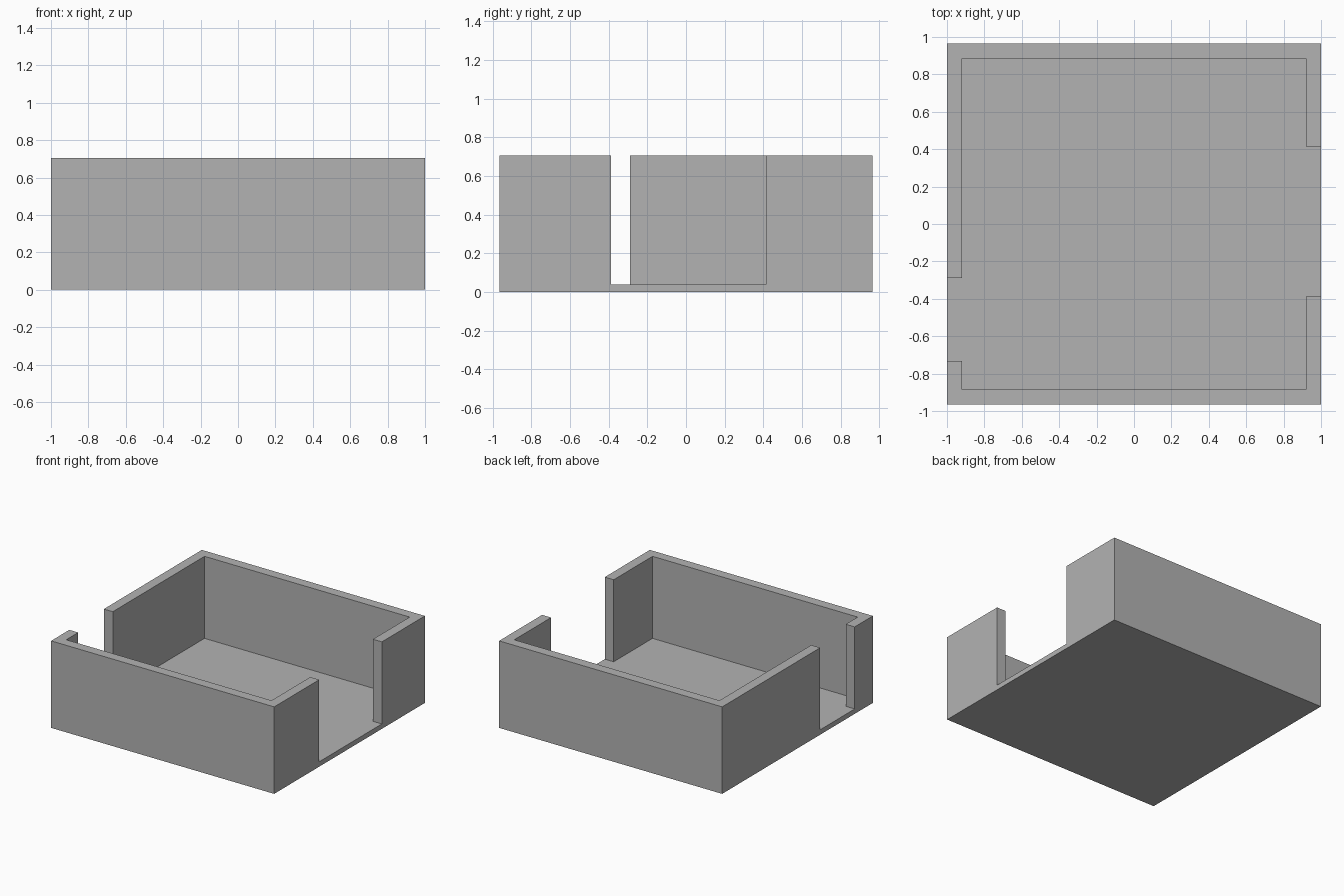
import bpy

cube = bpy.data.objects.get("Cube")
if cube:
    bpy.data.objects.remove(cube, do_unlink=True)

HALF_X, HALF_Y, HEIGHT = 1.0, 0.965, 0.705
WALL, FLOOR = 0.08, 0.04
TOP = HEIGHT + 0.2          # cutters reach past the rim
OUT = HALF_X + 0.2          # and past the side walls
INNER_X, INNER_Y = HALF_X - WALL, HALF_Y - WALL

grey = bpy.data.materials.new("plain_grey")
grey.use_nodes = True
colour = (0.45, 0.45, 0.45, 1)
grey.diffuse_color = colour
grey.node_tree.nodes["Principled BSDF"].inputs["Base Color"].default_value = colour


def box(name, low, high):
    """Box between two corners, with its size baked into the mesh."""
    bpy.ops.mesh.primitive_cube_add(size=1)
    obj = bpy.context.object
    obj.name = name
    obj.location = [(a + b) / 2 for a, b in zip(low, high)]
    obj.scale = [b - a for a, b in zip(low, high)]
    bpy.ops.object.transform_apply(location=True, rotation=False, scale=True)
    obj.data.materials.append(grey)
    return obj


# Solid block that becomes the open tray
tray = box("tray", (-HALF_X, -HALF_Y, 0), (HALF_X, HALF_Y, HEIGHT))

# Inner hollow and the doorway through each side wall
cutters = [
    box("hollow_cutter", (-INNER_X, -INNER_Y, FLOOR), (INNER_X, INNER_Y, TOP)),
    box("left_doorway_cutter", (0, -0.388, FLOOR), (OUT, 0.414, TOP)),
    box("right_doorway_cutter", (-OUT, -0.732, FLOOR), (0, -0.29, TOP)),
]
for cutter in cutters:
    cutter.hide_render = True
    cut = tray.modifiers.new(cutter.name, "BOOLEAN")
    cut.operation = "DIFFERENCE"
    cut.solver = "EXACT"
    cut.object = cutter

# Apply the cuts and drop the cutters
bpy.ops.object.select_all(action="DESELECT")
tray.select_set(True)
bpy.context.view_layer.objects.active = tray
for cutter in cutters:
    bpy.ops.object.modifier_apply(modifier=cutter.name)
    bpy.data.objects.remove(cutter, do_unlink=True)
